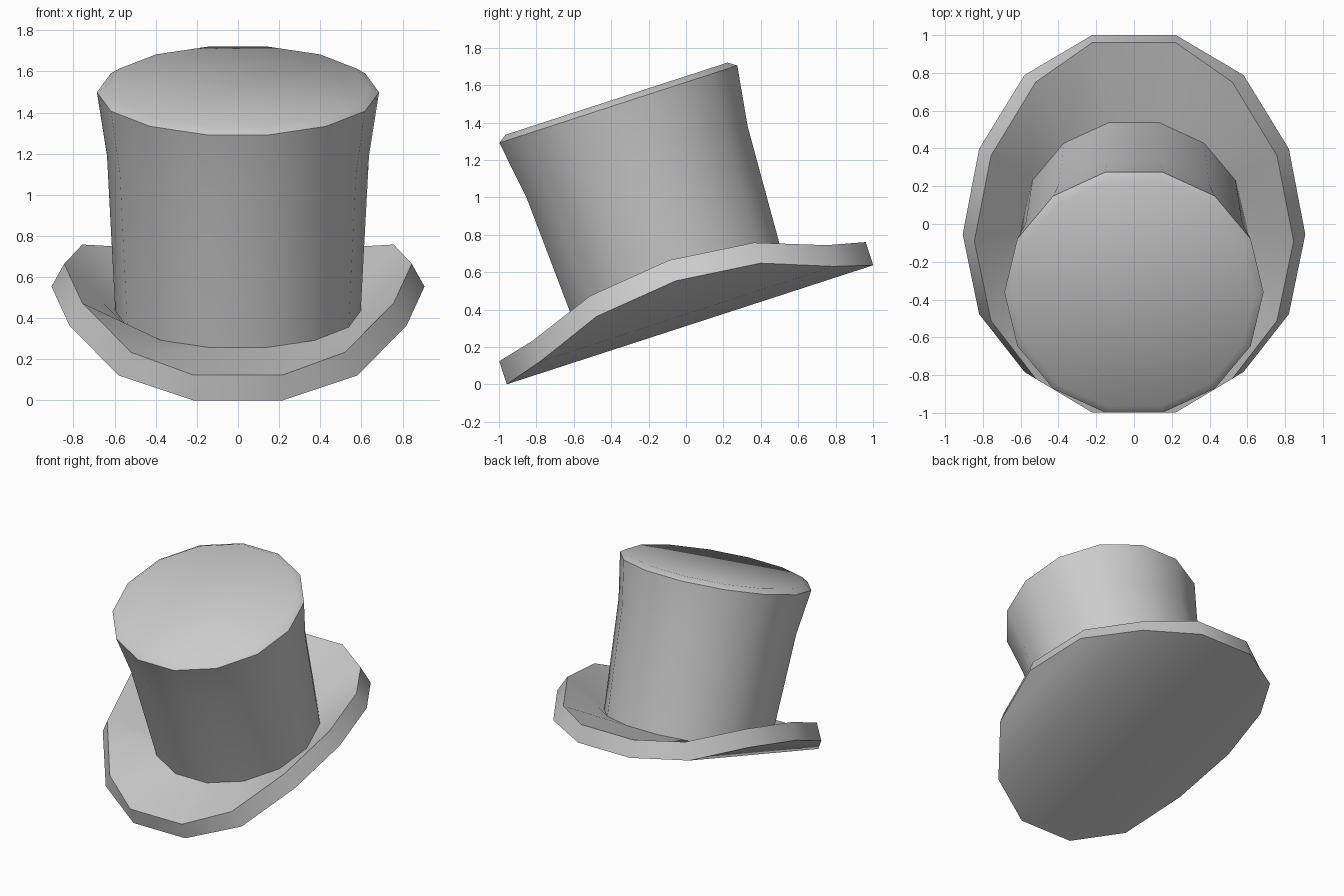
import bpy, bmesh, math

if "Cube" in bpy.data.objects:
    bpy.data.objects.remove(bpy.data.objects["Cube"])

SIDES = 14
CENTRE = 0.119            # hat axis, measured along the tilted ground plane
TILT = math.radians(18)   # whole hat leans forward


def circle(radius, height):
    """14-sided ring with a flat edge facing front and back."""
    pts = []
    for i in range(SIDES):
        a = 2 * math.pi * (i + 0.5) / SIDES
        pts.append((radius * math.sin(a), CENTRE - radius * math.cos(a), height))
    return pts


def brim_ring(quarter):
    """Mirror (x, depth, height) points, front to side, into a full ring."""
    right = [(x, CENTRE - d, h) for x, d, h in quarter]
    right += [(x, CENTRE + d, h) for x, d, h in reversed(quarter[:-1])]
    return right + [(-x, y, h) for x, y, h in reversed(right)]


def loft(bm, rings):
    """Skin neighbouring rings with quads; returns the vertex rings."""
    loops = [[bm.verts.new(p) for p in ring] for ring in rings]
    for a, b in zip(loops, loops[1:]):
        for i in range(SIDES):
            j = (i + 1) % SIDES
            bm.faces.new((a[i], a[j], b[j], b[i]))
    return loops


def finish(bm, name):
    mesh = bpy.data.meshes.new(name)
    bm.to_mesh(mesh)
    bm.free()
    obj = bpy.data.objects.new(name, mesh)
    bpy.context.collection.objects.link(obj)
    obj.rotation_euler.x = TILT
    bpy.ops.object.select_all(action='DESELECT')
    obj.select_set(True)
    bpy.context.view_layer.objects.active = obj
    bpy.ops.object.shade_smooth_by_angle(angle=math.radians(40))
    return obj


# Crown: flared tube with a narrow bevel round the flat top
bm = bmesh.new()
rings = loft(bm, [circle(0.597, 0.42), circle(0.637, 1.212),
                  circle(0.686, 1.537), circle(0.64, 1.568)])
bm.faces.new(rings[-1])
finish(bm, "crown")

# Brim: curled-up sides, top surface dipping to the crown base
lower = brim_ring([(0.22, 1.03, 0.297), (0.58, 0.826, 0.357),
                   (0.82, 0.46, 0.494), (0.907, 0.0, 0.544)])
upper = brim_ring([(0.22, 1.03, 0.427), (0.52, 0.826, 0.476),
                   (0.757, 0.46, 0.609), (0.845, 0.0, 0.66)])
bm = bmesh.new()
rings = loft(bm, [lower, upper, circle(0.597, 0.42)])

# Underside: strips running front to back, closing the brim
low = rings[0]
n = SIDES // 2
bm.faces.new((low[0], low[-1], low[n], low[n - 1]))
for start, step in ((0, 1), (SIDES - 1, -1)):
    end = start + step * (n - 1)
    for k in range(3):
        a, b = start + step * k, start + step * (k + 1)
        c, d = end - step * (k + 1), end - step * k
        corners = [low[a], low[b], low[c], low[d]]
        if b == c:
            corners.pop(2)
        # opposite winding to the strip's mirror twin
        bm.faces.new(corners if step < 0 else corners[::-1])
bmesh.ops.recalc_face_normals(bm, faces=bm.faces)
finish(bm, "brim")
